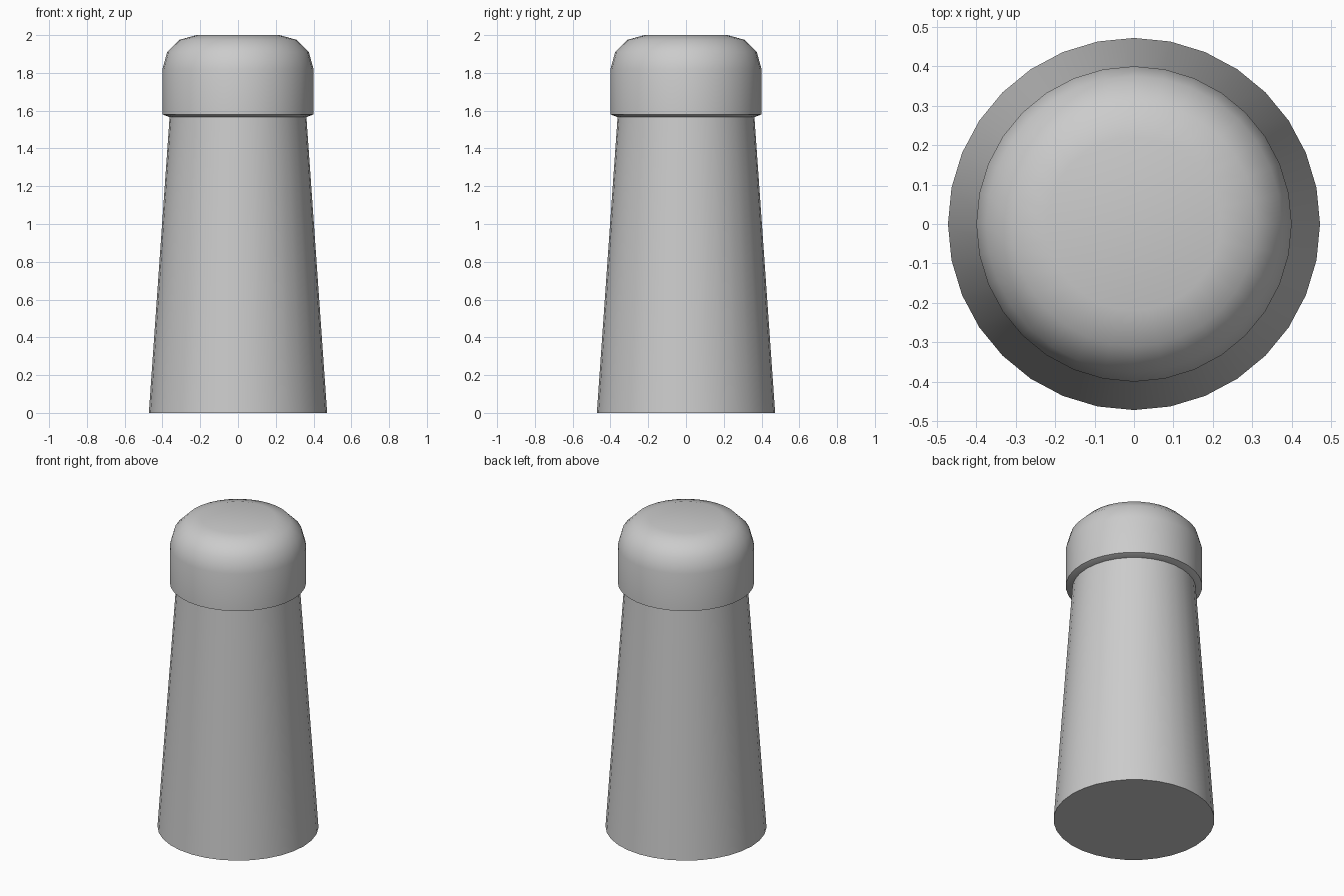
import bpy
import bmesh
from math import cos, sin, tau, radians

cube = bpy.data.objects.get("Cube")
if cube:
    bpy.data.objects.remove(cube, do_unlink=True)

SIDES = 32

grey = bpy.data.materials.new("plain_grey")
grey.use_nodes = True
color = (0.6, 0.6, 0.6, 1)
grey.diffuse_color = color
grey.node_tree.nodes["Principled BSDF"].inputs["Base Color"].default_value = color


def lathe(name, profile, sharp_angle):
    """Turn a bottom-to-top (radius, height) profile into a capped solid."""
    bm = bmesh.new()
    rings = [[bm.verts.new((r * cos(tau * i / SIDES), r * sin(tau * i / SIDES), z))
              for i in range(SIDES)] for r, z in profile]
    for low, high in zip(rings, rings[1:]):
        for i in range(SIDES):
            j = (i + 1) % SIDES
            bm.faces.new((low[i], low[j], high[j], high[i]))
    bm.faces.new(rings[0][::-1])
    bm.faces.new(rings[-1])
    mesh = bpy.data.meshes.new(name)
    bm.to_mesh(mesh)
    bm.free()
    mesh.materials.append(grey)
    obj = bpy.data.objects.new(name, mesh)
    bpy.context.collection.objects.link(obj)
    bpy.ops.object.select_all(action="DESELECT")
    obj.select_set(True)
    bpy.context.view_layer.objects.active = obj
    bpy.ops.object.shade_smooth_by_angle(angle=radians(sharp_angle))
    return obj


# Tapered post
lathe("post", [(0.472, 0), (0.362, 1.57)], 40)

# Overhanging cap with a rounded crown
lathe("cap", [(0.36, 1.565), (0.40, 1.58), (0.40, 1.82), (0.375, 1.91),
              (0.31, 1.975), (0.22, 2.0)], 45)
